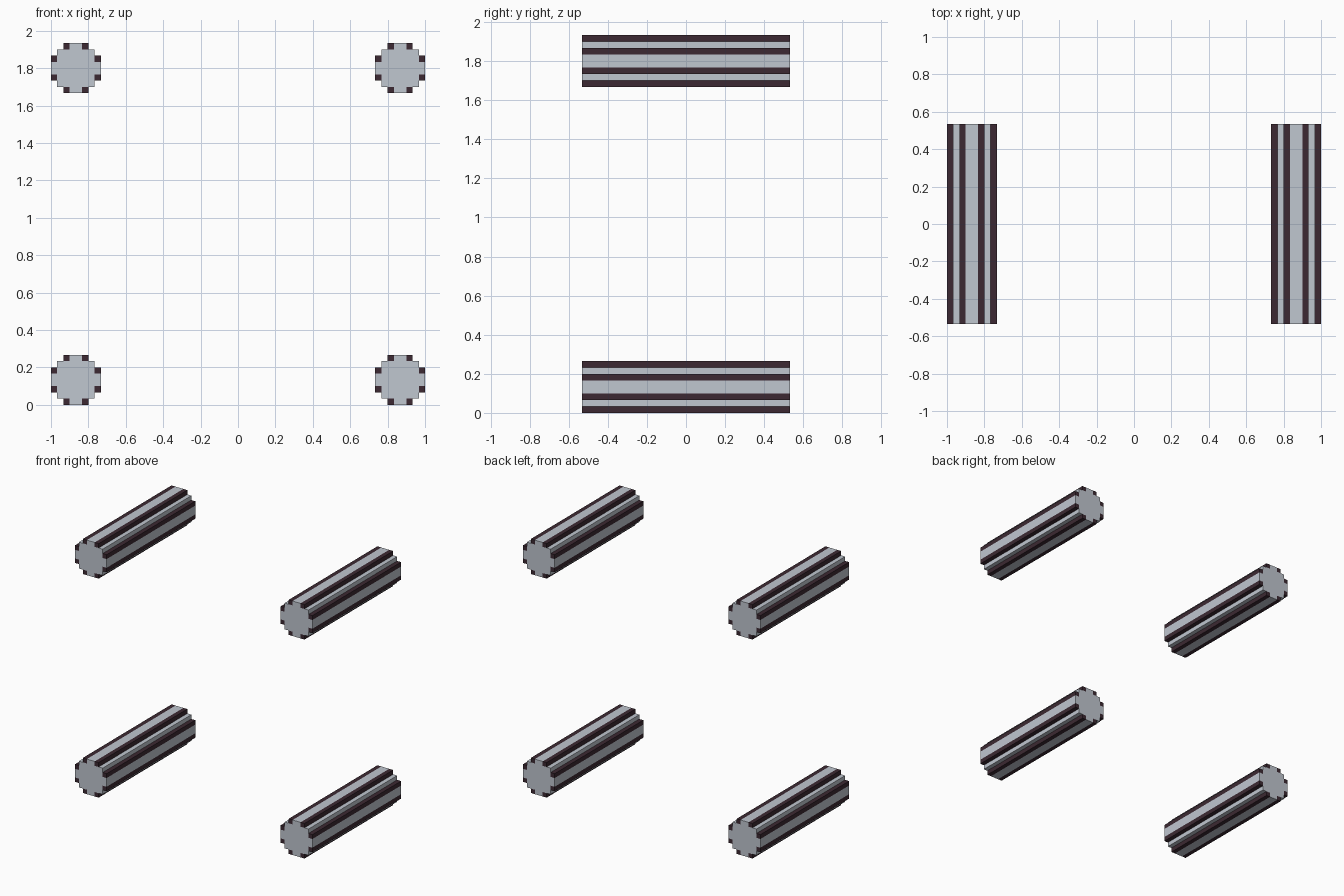
import bpy, bmesh

if "Cube" in bpy.data.objects:
    bpy.data.objects.remove(bpy.data.objects["Cube"])

U = 1 / 30            # one block of the stepped cross-section
HALF_LEN = 16 * U
INSET = [2, 1, 0, 0, 0, 0, 1, 2]   # empty blocks at each end of every row
RIBS = {(a, b) for a in (2, 5) for b in (0, 7)}
RIBS |= {(b, a) for a, b in RIBS}


def material(name, colour):
    m = bpy.data.materials.new(name)
    m.diffuse_color = (*colour, 1)
    m.use_nodes = True
    m.node_tree.nodes["Principled BSDF"].inputs["Base Color"].default_value = m.diffuse_color
    return m


def roller_mesh():
    cells = {(c, r) for r, i in enumerate(INSET) for c in range(i, 8 - i)}
    bm = bmesh.new()

    def quad(points, mat):
        f = bm.faces.new([bm.verts.new(p) for p in points])
        f.material_index = mat

    for c, r in sorted(cells):
        mat = 1 if (c, r) in RIBS else 0
        x0, z0 = (c - 4) * U, (r - 4) * U
        x1, z1 = x0 + U, z0 + U
        # End caps
        for y in (-HALF_LEN, HALF_LEN):
            quad([(x0, y, z0), (x1, y, z0), (x1, y, z1), (x0, y, z1)], mat)
        # Long outer faces
        sides = {(-1, 0): (x0, z0, x0, z1), (1, 0): (x1, z0, x1, z1),
                 (0, -1): (x0, z0, x1, z0), (0, 1): (x0, z1, x1, z1)}
        for (dc, dr), (ax, az, bx, bz) in sides.items():
            if (c + dc, r + dr) not in cells:
                quad([(ax, -HALF_LEN, az), (bx, -HALF_LEN, bz),
                      (bx, HALF_LEN, bz), (ax, HALF_LEN, az)], mat)

    bmesh.ops.remove_doubles(bm, verts=bm.verts, dist=1e-4)
    bmesh.ops.recalc_face_normals(bm, faces=bm.faces)
    # Join coplanar faces of the same colour
    bmesh.ops.dissolve_limit(bm, angle_limit=0.01, verts=bm.verts,
                             edges=bm.edges, delimit={'MATERIAL'})
    me = bpy.data.meshes.new("ribbed_roller")
    bm.to_mesh(me)
    bm.free()
    me.materials.append(material("light_metal", (0.53, 0.57, 0.63)))
    me.materials.append(material("dark_rib", (0.045, 0.022, 0.032)))
    return me


# Four identical rollers at the corners
mesh = roller_mesh()
for level, z in (("lower", 4 * U), ("upper", 54 * U)):
    for side, x in (("left", -26 * U), ("right", 26 * U)):
        ob = bpy.data.objects.new(f"{level}_{side}_roller", mesh)
        ob.location = (x, 0, z)
        bpy.context.collection.objects.link(ob)
